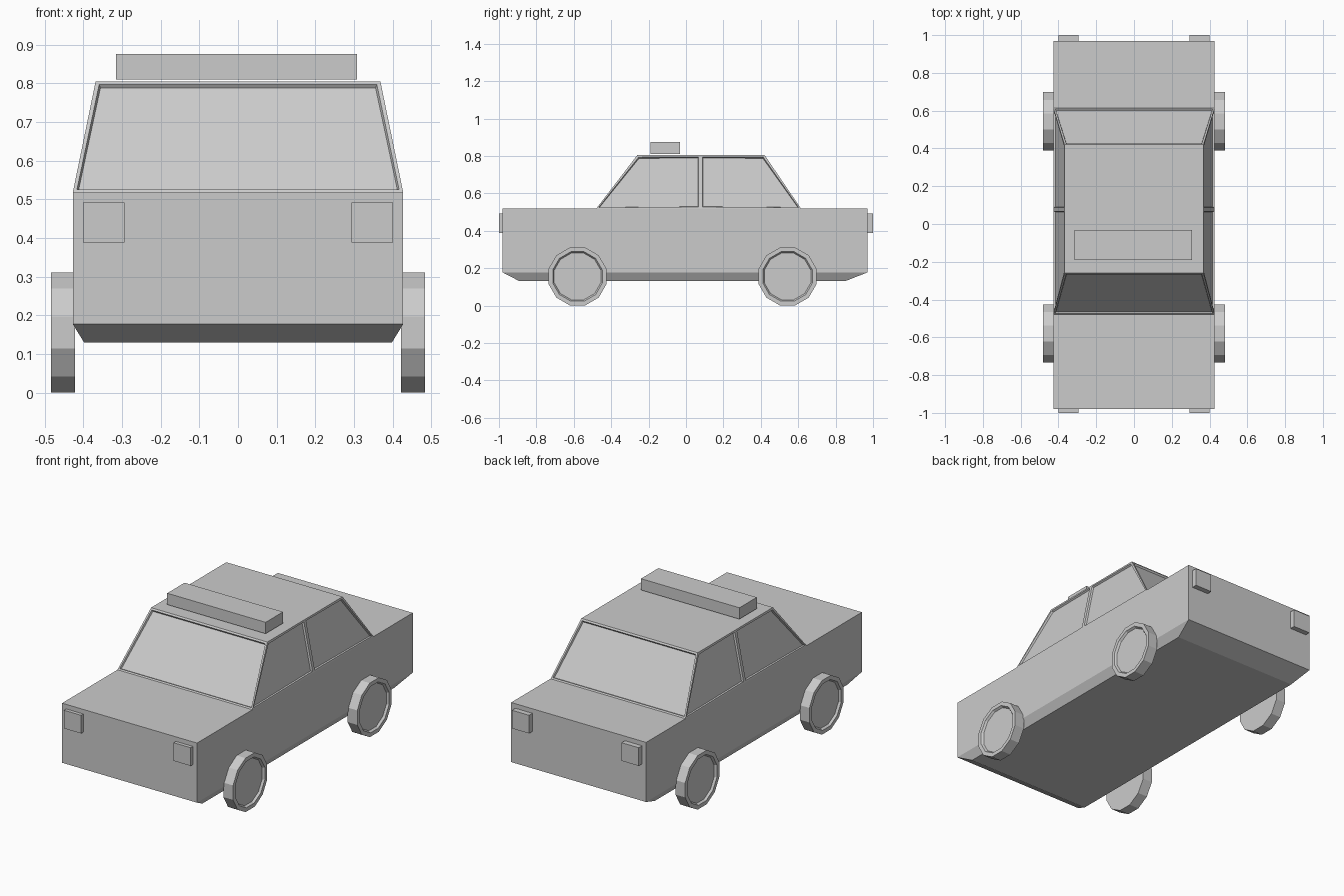
import bpy, bmesh, math
from mathutils import Matrix

if "Cube" in bpy.data.objects:
    bpy.data.objects.remove(bpy.data.objects["Cube"])


def finish(name, bm):
    bmesh.ops.recalc_face_normals(bm, faces=bm.faces)
    mesh = bpy.data.meshes.new(name)
    bm.to_mesh(mesh)
    bm.free()
    obj = bpy.data.objects.new(name, mesh)
    bpy.context.collection.objects.link(obj)
    return obj


def loft(levels):
    """Stack rectangles (half width, y front, y back, z) into a closed solid."""
    bm = bmesh.new()
    rings = [[bm.verts.new(p) for p in
              ((-w, y0, z), (w, y0, z), (w, y1, z), (-w, y1, z))]
             for w, y0, y1, z in levels]
    for low, high in zip(rings, rings[1:]):
        for i in range(4):
            j = (i + 1) % 4
            bm.faces.new((low[i], low[j], high[j], high[i]))
    bm.faces.new(rings[0][::-1])
    bm.faces.new(rings[-1])
    bm.normal_update()
    return bm


def recess(bm, faces, border, lip, depth):
    """Leave a flat frame, then sink each panel behind a sloped lip."""
    bmesh.ops.inset_individual(bm, faces=faces, thickness=border)
    bmesh.ops.inset_individual(bm, faces=faces, thickness=lip, depth=-depth)


def box(name, x0, x1, y0, y1, z0, z1):
    bm = bmesh.new()
    bmesh.ops.create_cube(bm, size=1)
    bmesh.ops.scale(bm, vec=(x1 - x0, y1 - y0, z1 - z0), verts=bm.verts)
    bmesh.ops.translate(bm, vec=((x0 + x1) / 2, (y0 + y1) / 2, (z0 + z1) / 2),
                        verts=bm.verts)
    return finish(name, bm)


# Lower body with chamfered underside
finish("body", loft([(0.398, -0.89, 0.85, 0.13),
                     (0.427, -0.98, 0.97, 0.177),
                     (0.427, -0.98, 0.97, 0.518)]))

# Cabin: split each side into two windows, then sink all six panes
cabin = loft([(0.427, -0.48, 0.615, 0.518), (0.368, -0.26, 0.42, 0.805)])
sides = [f for f in cabin.faces if abs(f.normal.x) > 0.5]
geom = sides + list({e for f in sides for e in f.edges}) + \
    list({v for f in sides for v in f.verts})
bmesh.ops.bisect_plane(cabin, geom=geom, plane_co=(0, 0.077, 0),
                       plane_no=(0, 1, 0))
cabin.normal_update()
panes = [f for f in cabin.faces if abs(f.normal.z) < 0.9]
recess(cabin, panes, 0.014, 0.005, 0.01)
finish("cabin", cabin)

# Roof light bar
box("roof_light_bar", -0.315, 0.308, -0.19, -0.033, 0.81, 0.875)

# Head lights and tail lights
for side, s in (("left", -1), ("right", 1)):
    x0, x1 = sorted((s * 0.293, s * 0.401))
    box("head_light_" + side, x0, x1, -1.0, -0.975, 0.388, 0.492)
    box("tail_light_" + side, x0, x1, 0.965, 1.0, 0.388, 0.492)

# Twelve-sided wheels with a sunken hub on the outer face
for side, s in (("left", -1), ("right", 1)):
    for end, y in (("front", -0.58), ("rear", 0.543)):
        bm = bmesh.new()
        bmesh.ops.create_cone(bm, cap_ends=True, segments=12, radius1=0.16,
                              radius2=0.16, depth=0.061)
        bmesh.ops.rotate(bm, verts=bm.verts,
                         matrix=Matrix.Rotation(math.radians(15), 3, 'Z'))
        bmesh.ops.rotate(bm, verts=bm.verts,
                         matrix=Matrix.Rotation(math.radians(90), 3, 'Y'))
        bmesh.ops.translate(bm, verts=bm.verts, vec=(s * 0.4525, y, 0.1555))
        bm.normal_update()
        hub = [f for f in bm.faces if f.normal.x * s > 0.9]
        recess(bm, hub, 0.023, 0.008, 0.012)
        finish(end + "_wheel_" + side, bm)
